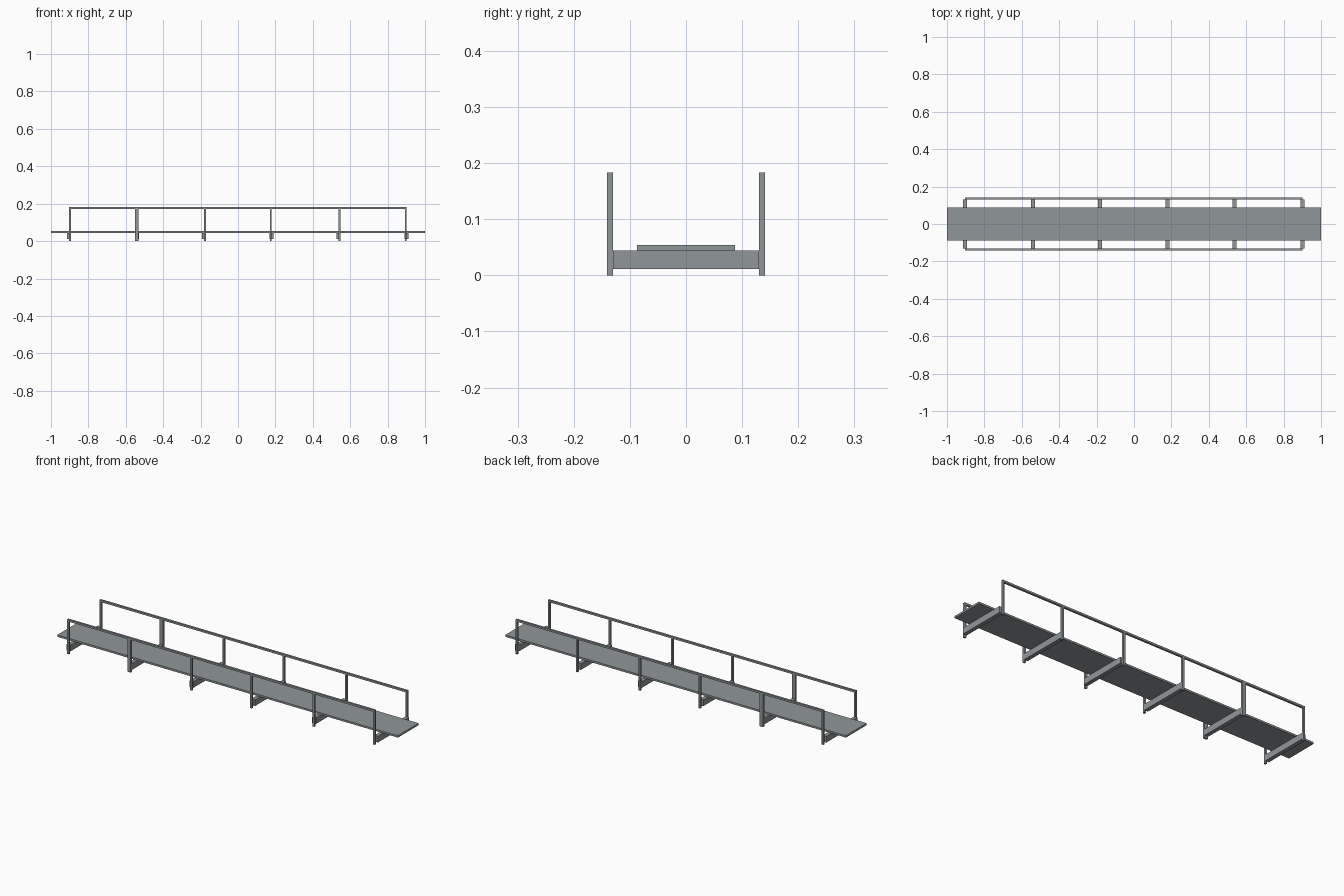
import bpy

if "Cube" in bpy.data.objects:
    bpy.data.objects.remove(bpy.data.objects["Cube"])

steel = bpy.data.materials.new("grey steel")
steel.diffuse_color = (0.28, 0.305, 0.315, 1)
steel.use_nodes = True
steel.node_tree.nodes["Principled BSDF"].inputs["Base Color"].default_value = steel.diffuse_color


def box(name, x0, x1, y0, y1, z0, z1):
    """Axis-aligned box given by its limits."""
    bpy.ops.mesh.primitive_cube_add(
        size=1, location=((x0 + x1) / 2, (y0 + y1) / 2, (z0 + z1) / 2))
    ob = bpy.context.object
    ob.name = name
    ob.scale = (x1 - x0, y1 - y0, z1 - z0)
    bpy.ops.object.transform_apply(location=False, rotation=False, scale=True)
    ob.data.materials.append(steel)
    return ob


INNER, OUTER, TOP = 0.13, 0.141, 0.183

# Walkway plank
box("deck", -1, 1, -0.087, 0.087, 0.044, 0.054)

# Cross beams with a post at each end: beam centre, post left, post right
frames = [
    (-0.904, -0.904, -0.894),
    (-0.541, -0.551, -0.531),
    (-0.182, -0.182, -0.172),
    (0.180, 0.170, 0.180),
    (0.537, 0.537, 0.547),
    (0.902, 0.892, 0.902),
]
for i, (c, left, right) in enumerate(frames, 1):
    box(f"cross_beam_{i}", c - 0.0105, c + 0.0105, -INNER, INNER, 0.011, 0.044)
    box(f"front_post_{i}", left, right, -OUTER, -INNER, 0, TOP)
    box(f"back_post_{i}", left, right, INNER, OUTER, 0, TOP)

# Handrails running between the end posts
box("front_handrail", -0.894, 0.892, -OUTER, -INNER, TOP - 0.01, TOP)
box("back_handrail", -0.894, 0.892, INNER, OUTER, TOP - 0.01, TOP)
